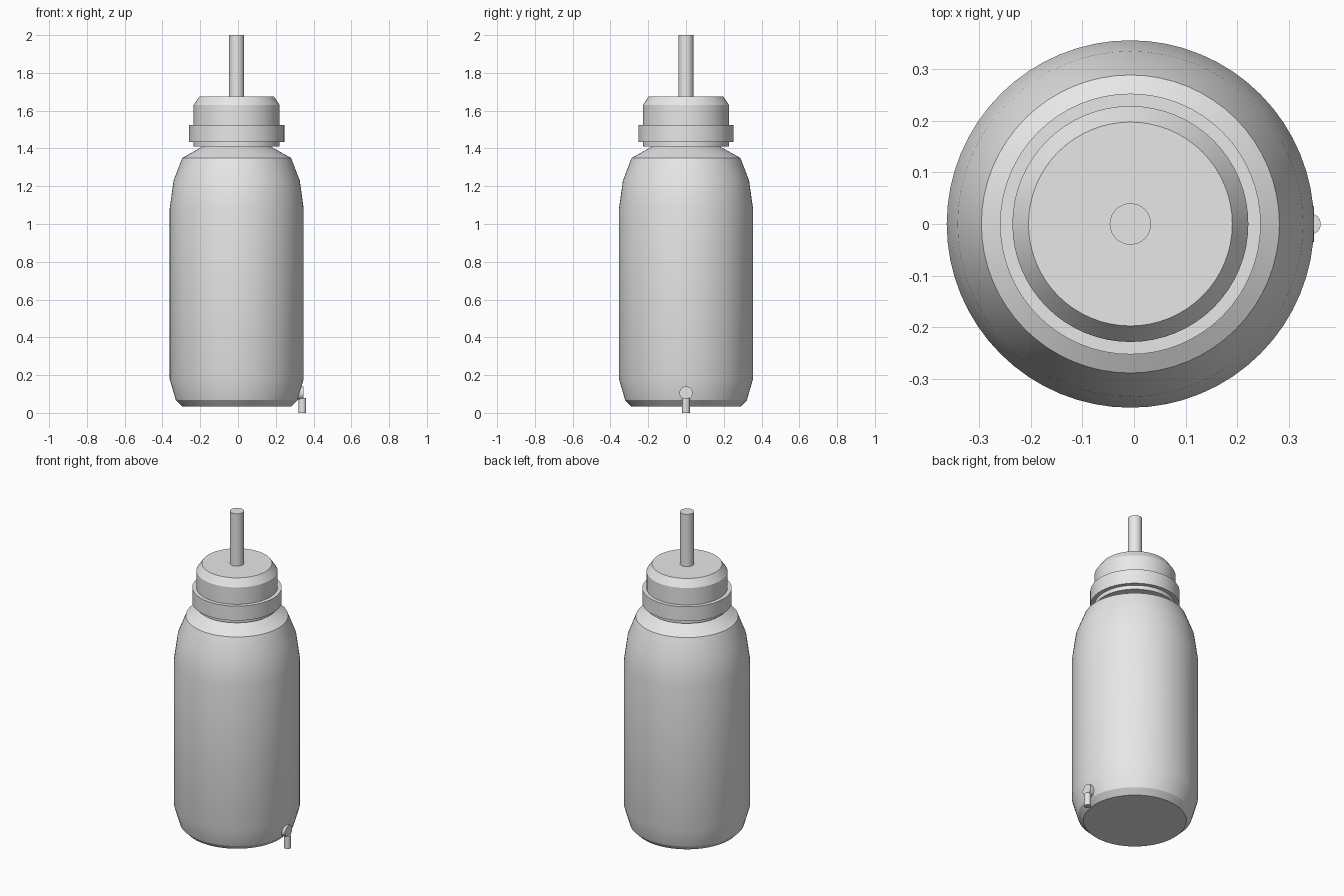
import bpy, bmesh, math
from mathutils import Matrix

if "Cube" in bpy.data.objects:
    bpy.data.objects.remove(bpy.data.objects["Cube"])

grey = bpy.data.materials.new("light grey")
grey.diffuse_color = (0.8, 0.8, 0.8, 1)
grey.use_nodes = True
grey.node_tree.nodes["Principled BSDF"].inputs["Base Color"].default_value = grey.diffuse_color
AXIS = -0.007


def lathe(name, profile, matrix, sides=64):
    """Closed solid of revolution from (radius, height) pairs."""
    bm = bmesh.new()
    rings = []
    for r, z in profile:
        rings.append([bm.verts.new((r * math.cos(2 * math.pi * i / sides),
                                    r * math.sin(2 * math.pi * i / sides), z))
                      for i in range(sides)])
    for a, b in zip(rings, rings[1:]):
        for i in range(sides):
            j = (i + 1) % sides
            bm.faces.new((a[i], a[j], b[j], b[i]))
    bm.faces.new(rings[0][::-1])
    bm.faces.new(rings[-1])
    bm.transform(matrix)
    mesh = bpy.data.meshes.new(name)
    bm.to_mesh(mesh)
    bm.free()
    mesh.materials.append(grey)
    obj = bpy.data.objects.new(name, mesh)
    bpy.context.collection.objects.link(obj)
    bpy.ops.object.select_all(action='DESELECT')
    obj.select_set(True)
    bpy.context.view_layer.objects.active = obj
    bpy.ops.object.shade_smooth_by_angle(angle=math.radians(20))
    return obj


centre = Matrix.Translation((AXIS, 0, 0))

# Main vessel with tapered base and shoulder
lathe("bottle_body", [(0.29, 0.035), (0.322, 0.067), (0.355, 0.18), (0.355, 1.08),
                      (0.334, 1.23), (0.288, 1.35), (0.18, 1.41), (0.18, 1.43)], centre)
# Chamfered lid, its collar and the top tube
lathe("cap", [(0.228, 1.41), (0.228, 1.63), (0.197, 1.675)], centre)
lathe("cap_collar", [(0.252, 1.435), (0.252, 1.525)], centre)
lathe("top_tube", [(0.04, 1.66), (0.04, 2.0)], centre, 32)
# Side drain: round boss on the wall and a downward spout
lathe("drain_boss", [(0.035, 0.27), (0.035, 0.348)],
      Matrix.Translation((0, 0, 0.105)) @ Matrix.Rotation(math.pi / 2, 4, 'Y'), 32)
lathe("drain_spout", [(0.02, 0.0), (0.02, 0.078)], Matrix.Translation((0.341, 0, 0)), 24)
